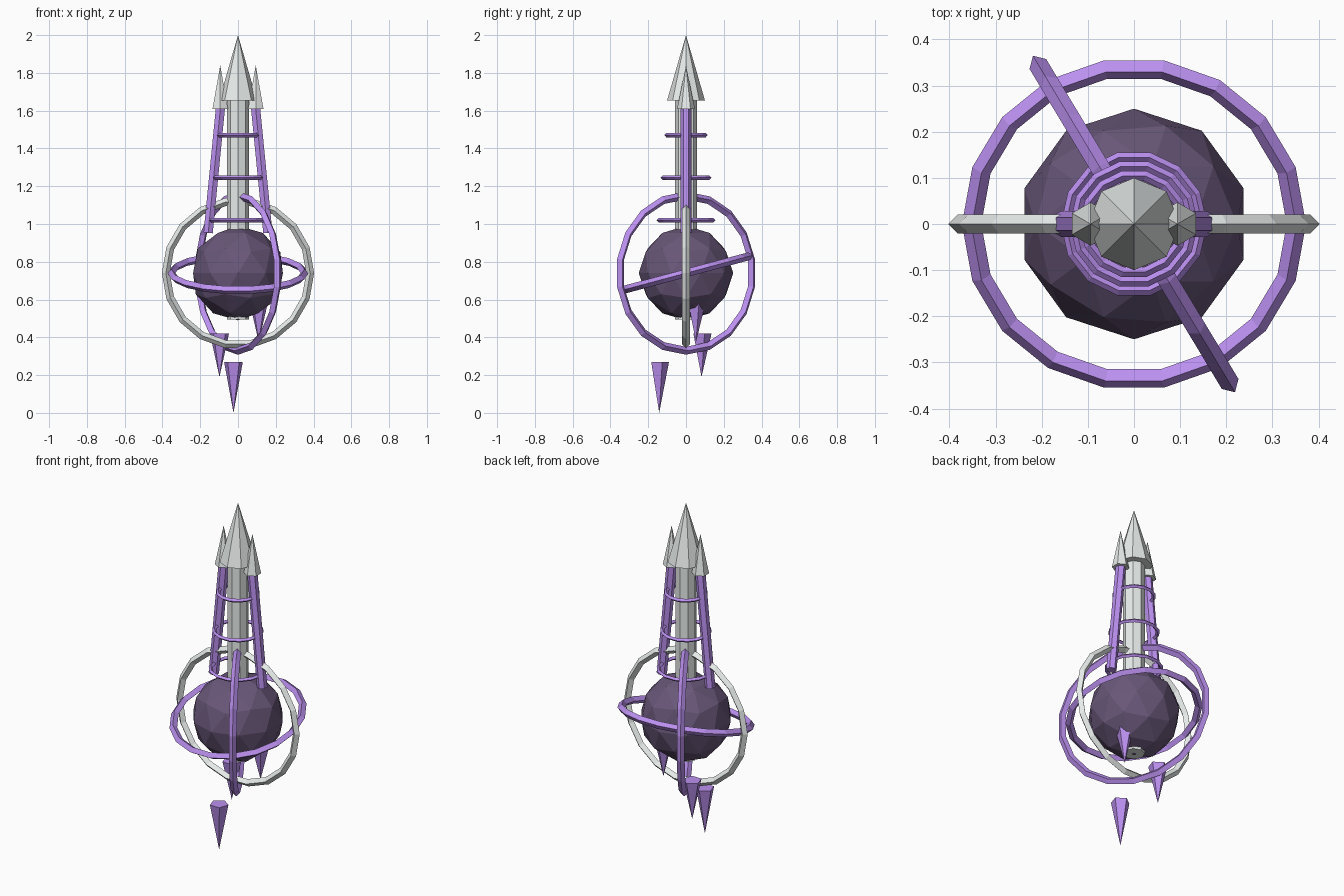
import bpy
import math
from mathutils import Vector

if "Cube" in bpy.data.objects:
    bpy.data.objects.remove(bpy.data.objects["Cube"])


def material(name, color):
    m = bpy.data.materials.new(name)
    m.diffuse_color = (*color, 1)
    m.use_nodes = True
    m.node_tree.nodes["Principled BSDF"].inputs["Base Color"].default_value = m.diffuse_color
    return m


PURPLE = material("violet", (0.5, 0.28, 0.87))
DARK = material("dark_violet", (0.14, 0.095, 0.19))
PALE = material("pale_metal", (0.8, 0.84, 0.83))
CORE_Z = 0.74


def finish(name, mat):
    ob = bpy.context.object
    ob.name = name
    ob.data.materials.append(mat)
    return ob


def tapered(name, start, end, r1, r2, sides, mat=PALE):
    """Cone or rod running between two points."""
    a, b = Vector(start), Vector(end)
    d = b - a
    # all rods lie in an xz plane, so a y rotation is enough
    bpy.ops.mesh.primitive_cone_add(vertices=sides, radius1=r1, radius2=r2, depth=d.length,
                                    location=(a + b) / 2,
                                    rotation=(0, math.atan2(d.x, d.z), 0))
    return finish(name, mat)


def ring(name, z, major, minor, segments, rotation=(0, 0, 0), mat=PURPLE):
    """Faceted hoop with a diamond section."""
    bpy.ops.mesh.primitive_torus_add(major_radius=major, minor_radius=minor,
                                     major_segments=segments, minor_segments=4,
                                     location=(0, 0, z),
                                     rotation=[math.radians(v) for v in rotation])
    return finish(name, mat)


# Central core
bpy.ops.mesh.primitive_ico_sphere_add(subdivisions=2, radius=0.25, location=(0, 0, CORE_Z))
finish("core", DARK)

# Shaft and main spear tip
tapered("shaft", (0, 0, 0.494), (0, 0, 1.67), 0.058, 0.058, 8)
tapered("main_tip", (0, 0, 1.655), (0, 0, 2.0), 0.1, 0, 8)

# Leaning side prongs with their tips
for side, label in ((-1, "left"), (1, "right")):
    tapered(label + "_prong", (side * 0.158, 0, 0.953), (side * 0.093, 0, 1.615),
            0.028, 0.028, 6, PURPLE)
    tapered(label + "_tip", (side * 0.094, 0, 1.61), (side * 0.094, 0, 1.84), 0.047, 0, 6)

# Thin binding rings around the shaft
for i, (z, r) in enumerate(((1.02, 0.148), (1.245, 0.128), (1.47, 0.107))):
    ring(f"binding_ring_{i + 1}", z, r, 0.011, 14)

# Orbiting hoops around the core
ring("upright_hoop", CORE_Z, 0.382, 0.021, 18, (90, 0, 0), PALE)
ring("tilted_hoop", CORE_Z, 0.352, 0.021, 18, (15, 0, 0))
ring("angled_hoop", CORE_Z, 0.411, 0.021, 18, (0, 90, 31))

# Floating shards below the core
for i, (x, y, z0, z1, r) in enumerate(((-0.024, -0.142, 0, 0.27, 0.052),
                                       (-0.098, 0.082, 0.19, 0.42, 0.053),
                                       (0.11, 0.053, 0.375, 0.585, 0.051))):
    tapered(f"shard_{i + 1}", (x, y, z0), (x, y, z1), 0, r, 5, PURPLE)
